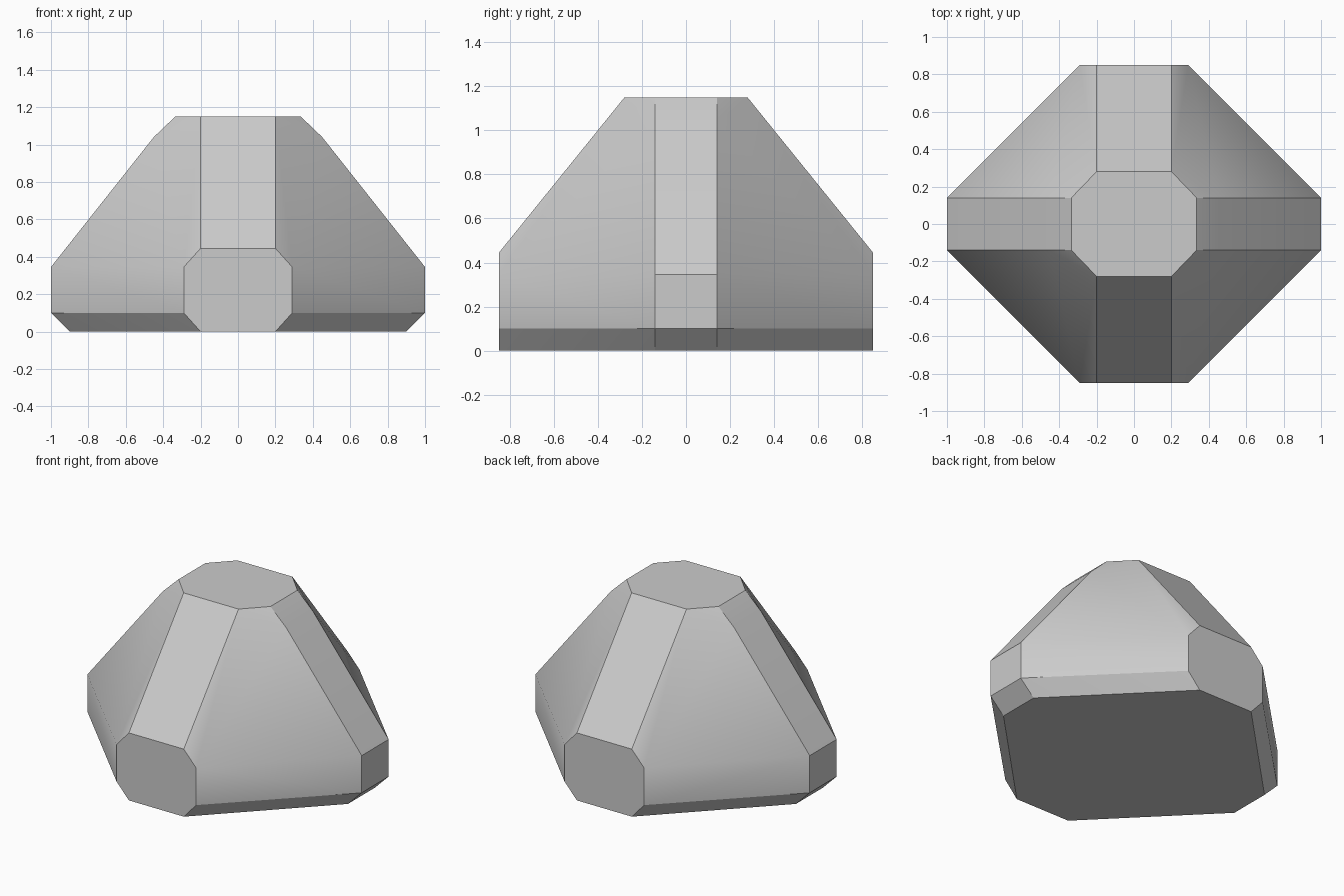
import bpy, bmesh
from math import radians

cube = bpy.data.objects.get("Cube")
if cube:
    bpy.data.objects.remove(cube, do_unlink=True)

# Single grey material
grey = bpy.data.materials.new("light grey")
grey.use_nodes = True
colour = (0.6, 0.6, 0.6, 1)
grey.diffuse_color = colour
grey.node_tree.nodes["Principled BSDF"].inputs["Base Color"].default_value = colour

# Corners of one quadrant of the faceted block
corners = [
    (0.2, 0.28, 1.15), (0.335, 0.14, 1.15),                        # top facet
    (0.2, 0.85, 0), (0.29, 0.85, 0.1),                             # end facet, lower
    (0.29, 0.85, 0.345), (0.2, 0.85, 0.445),                       # end facet, upper
    (0.9, 0.14, 0), (1, 0.14, 0.1), (1, 0.14, 0.345),              # side facet
    (0.45, 0.14, 1.04),                                            # shoulder of side strip
]

# Mirror the corners to all quadrants and wrap them in a hull
bm = bmesh.new()
for sx in (-1, 1):
    for sy in (-1, 1):
        for x, y, z in corners:
            bm.verts.new((sx * x, sy * y, z))
bmesh.ops.convex_hull(bm, input=bm.verts[:])
bmesh.ops.dissolve_limit(bm, angle_limit=radians(0.5), verts=bm.verts[:], edges=bm.edges[:])
bmesh.ops.recalc_face_normals(bm, faces=bm.faces[:])

mesh = bpy.data.meshes.new("faceted_block")
bm.to_mesh(mesh)
bm.free()
mesh.materials.append(grey)
block = bpy.data.objects.new("faceted_block", mesh)
bpy.context.collection.objects.link(block)

# Soft shading across shallow creases only
bpy.ops.object.select_all(action="DESELECT")
block.select_set(True)
bpy.context.view_layer.objects.active = block
bpy.ops.object.shade_smooth_by_angle(angle=radians(32))
